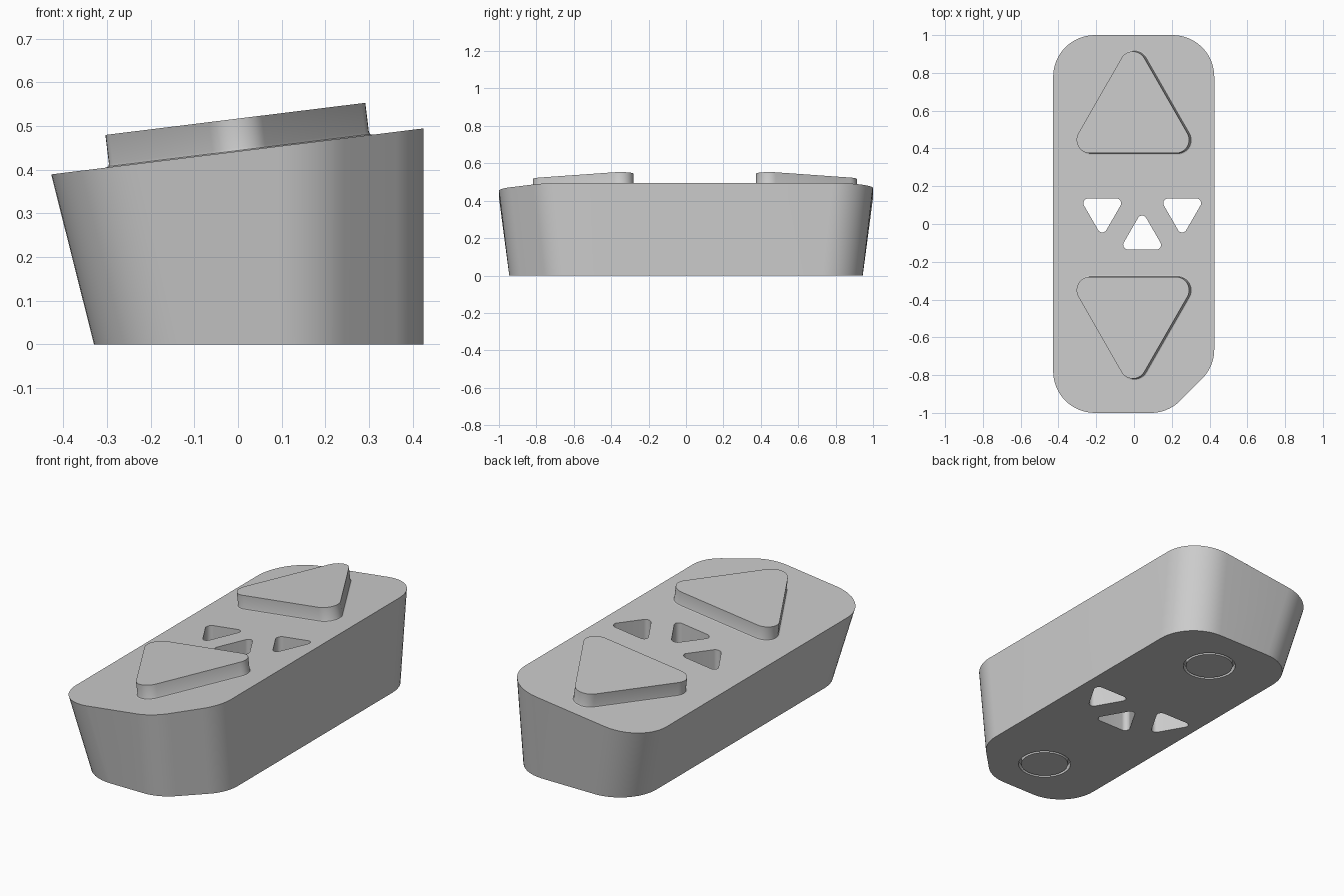
import bpy, bmesh, math
from mathutils import Vector

if "Cube" in bpy.data.objects:
    bpy.data.objects.remove(bpy.data.objects["Cube"])

SLOPE = 0.1235                      # rise of the tilted top along x
MID_Z = 0.442

grey = bpy.data.materials.new("light grey")
grey.diffuse_color = (0.6, 0.6, 0.6, 1)
grey.use_nodes = True
grey.node_tree.nodes["Principled BSDF"].inputs["Base Color"].default_value = grey.diffuse_color


def rounded(corners, r, steps=12):
    """Counter-clockwise outline with every corner replaced by an arc."""
    out = []
    n = len(corners)
    for i, c in enumerate(corners):
        c = Vector(c)
        a = (c - Vector(corners[i - 1])).normalized()
        b = (Vector(corners[(i + 1) % n]) - c).normalized()
        turn = math.acos(max(-1, min(1, a.dot(b))))
        centre = c - a * r * math.tan(turn / 2) + Vector((-a.y, a.x)) * r
        start = math.atan2(-a.x, a.y)
        for k in range(steps + 1):
            t = start + turn * k / steps
            out.append(centre + Vector((math.cos(t), math.sin(t))) * r)
    return out


def triangle(cx, cy, radius, direction, r):
    pts = []
    for k in range(3):
        t = math.radians(90 * direction + 120 * k)
        pts.append((cx + radius * math.cos(t), cy + radius * math.sin(t)))
    return rounded(pts, r)


def circle(cx, cy, r, n=64):
    return [Vector((cx + r * math.cos(2 * math.pi * k / n),
                    cy + r * math.sin(2 * math.pi * k / n))) for k in range(n)]


def loft(name, rings):
    """Solid through rings given as (outline, height function)."""
    bm = bmesh.new()
    loops = [[bm.verts.new((p.x, p.y, h(p.x))) for p in pts] for pts, h in rings]
    n = len(loops[0])
    for lo, hi in zip(loops, loops[1:]):
        for i in range(n):
            j = (i + 1) % n
            bm.faces.new((lo[i], lo[j], hi[j], hi[i]))
    bm.faces.new(loops[0][::-1])
    bm.faces.new(loops[-1])
    mesh = bpy.data.meshes.new(name)
    bm.to_mesh(mesh)
    bm.free()
    mesh.materials.append(grey)
    ob = bpy.data.objects.new(name, mesh)
    bpy.context.collection.objects.link(ob)
    return ob


def activate(ob):
    bpy.ops.object.select_all(action='DESELECT')
    ob.select_set(True)
    bpy.context.view_layer.objects.active = ob


def smooth(ob):
    activate(ob)
    bpy.ops.object.shade_smooth_by_angle(angle=math.radians(30))


def level(z):
    return lambda x: z


def body_outline(left, right, end):
    cut = 0.245                     # chamfer on the front right corner
    return rounded([(left, -end), (right - cut, -end), (right, -end + cut),
                    (right, end), (left, end)], 0.22)


# Tapered body with a tilted top
body = loft("body", [(body_outline(-0.33, 0.425, 0.945), level(0)),
                     (body_outline(-0.428, 0.425, 1.0), lambda x: MID_Z + SLOPE * x)])

# Triangular through holes and round recesses underneath
cutters = [loft("hole_cutter", [(triangle(x, y, 0.1366, d, 0.025), level(-0.1)),
                                (triangle(x, y, 0.1366, d, 0.025), level(0.8))])
           for x, y, d in ((-0.168, 0.067, -1), (0.043, -0.067, 1), (0.255, 0.067, -1))]
PADS = ((0.048, 0.665), (0.048, -0.665))
cutters += [loft("recess_cutter", [(circle(x, y, 0.135), level(-0.1)),
                                   (circle(x, y, 0.135), level(0.03))]) for x, y in PADS]
for c in cutters:
    c.hide_render = True
    activate(body)
    m = body.modifiers.new("cut", 'BOOLEAN')
    m.operation = 'DIFFERENCE'
    m.solver = 'EXACT'
    m.object = c
    bpy.ops.object.modifier_apply(modifier=m.name)
    bpy.data.objects.remove(c)
smooth(body)

# Discs set in the underside recesses
for (x, y), side in zip(PADS, ("back", "front")):
    smooth(loft(side + "_disc", [(circle(x, y, 0.121), level(0)),
                                 (circle(x, y, 0.121), level(0.035))]))

# Raised triangular buttons, square to the tilted top, with a small foot
for side, y, d in (("back", 0.578, 1), ("front", -0.483, -1)):
    rings = []
    for grow, z in ((0.008, -0.01), (0.008, 0), (0.002, 0.002), (0, 0.008), (0, 0.0745)):
        rings.append((triangle(0, 0, 0.4056 + 2 * grow, d, 0.07 + grow), level(z)))
    button = loft(side + "_button", rings)
    button.location = (0.003, y, MID_Z + SLOPE * 0.003)
    button.rotation_euler.y = -math.atan(SLOPE)
    smooth(button)
